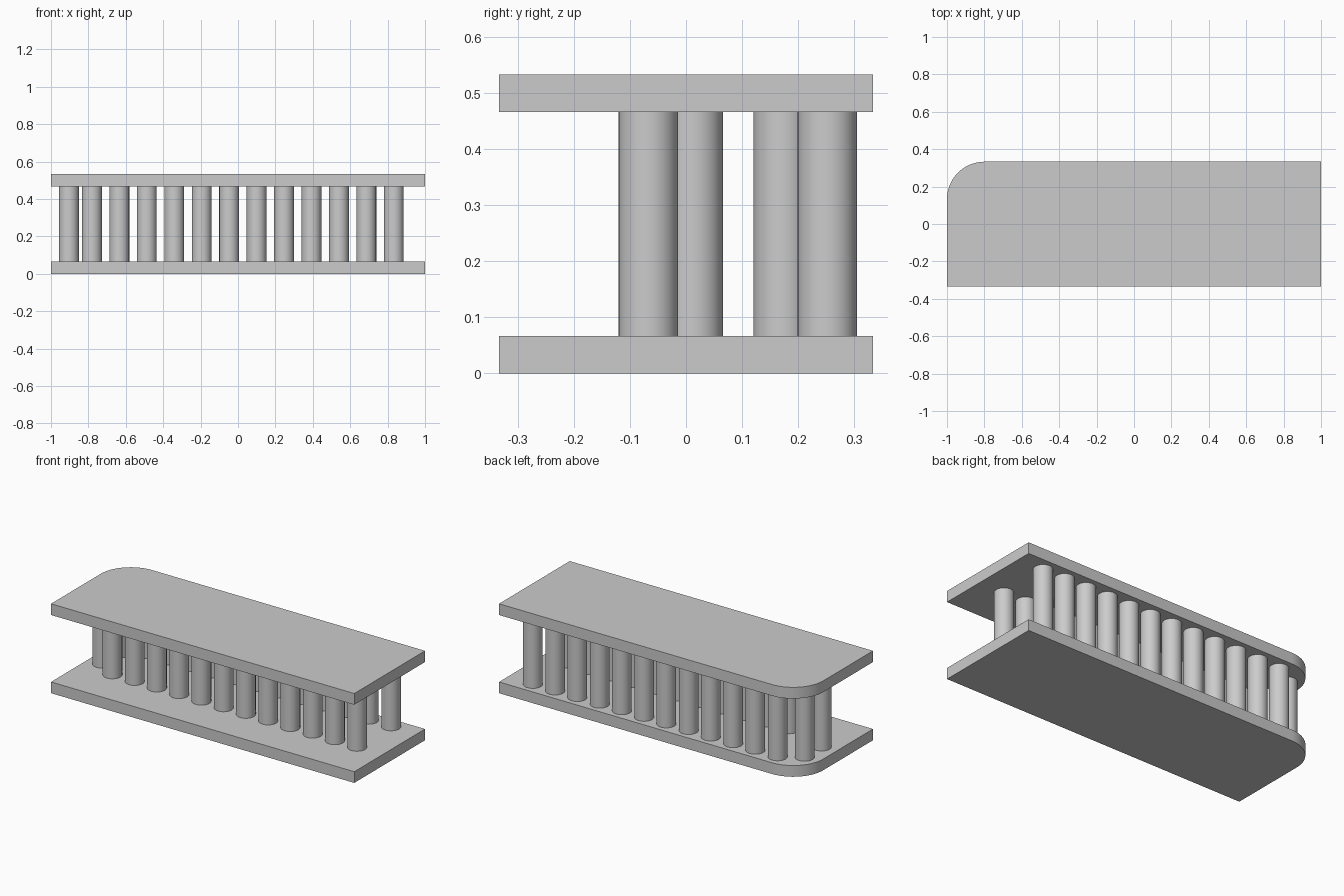
import bpy
import bmesh
import math

cube = bpy.data.objects.get("Cube")
if cube:
    bpy.data.objects.remove(cube, do_unlink=True)

# Single neutral grey
GREY = (0.6, 0.6, 0.6, 1.0)
grey = bpy.data.materials.new("plain grey")
grey.use_nodes = True
grey.diffuse_color = GREY
grey.node_tree.nodes["Principled BSDF"].inputs["Base Color"].default_value = GREY

HALF_X, HALF_Y = 1.0, 0.333
SLAB, HEIGHT = 0.067, 0.533
CORNER = 0.2
RADIUS = 0.053


def slab(name, z):
    """Flat board with one rounded back corner."""
    outline = [(-HALF_X, -HALF_Y), (HALF_X, -HALF_Y), (HALF_X, HALF_Y)]
    steps = 16
    for i in range(steps + 1):
        a = math.pi / 2 * (1 + i / steps)
        outline.append((-HALF_X + CORNER + CORNER * math.cos(a),
                        HALF_Y - CORNER + CORNER * math.sin(a)))
    bm = bmesh.new()
    face = bm.faces.new([bm.verts.new((x, y, z)) for x, y in outline])
    top = bmesh.ops.extrude_face_region(bm, geom=[face])["geom"]
    bmesh.ops.translate(bm, vec=(0, 0, SLAB),
                        verts=[v for v in top if isinstance(v, bmesh.types.BMVert)])
    bmesh.ops.recalc_face_normals(bm, faces=bm.faces)
    mesh = bpy.data.meshes.new(name)
    bm.to_mesh(mesh)
    bm.free()
    obj = bpy.data.objects.new(name, mesh)
    bpy.context.collection.objects.link(obj)
    finish(obj)


def column(name, x, y):
    """Round post between the two boards."""
    bpy.ops.mesh.primitive_cylinder_add(
        vertices=40, radius=RADIUS, depth=HEIGHT - 2 * SLAB,
        location=(x, y, HEIGHT / 2))
    obj = bpy.context.object
    obj.name = name
    finish(obj)


def finish(obj):
    obj.data.materials.append(grey)
    bpy.ops.object.select_all(action='DESELECT')
    obj.select_set(True)
    bpy.context.view_layer.objects.active = obj
    bpy.ops.object.shade_smooth_by_angle(angle=math.radians(30))


# Boards
slab("bottom_board", 0)
slab("top_board", HEIGHT - SLAB)

# Two long rows of posts
FIRST, LAST, COUNT = -0.781, 0.833, 12
for i in range(COUNT):
    x = FIRST + (LAST - FIRST) * i / (COUNT - 1)
    column(f"front_post_{i + 1}", x, -0.067)
    column(f"back_post_{i + 1}", x, 0.252)

# Short end row beside the rounded corner
for i, y in enumerate((0.013, 0.173)):
    column(f"end_post_{i + 1}", -0.904, y)
